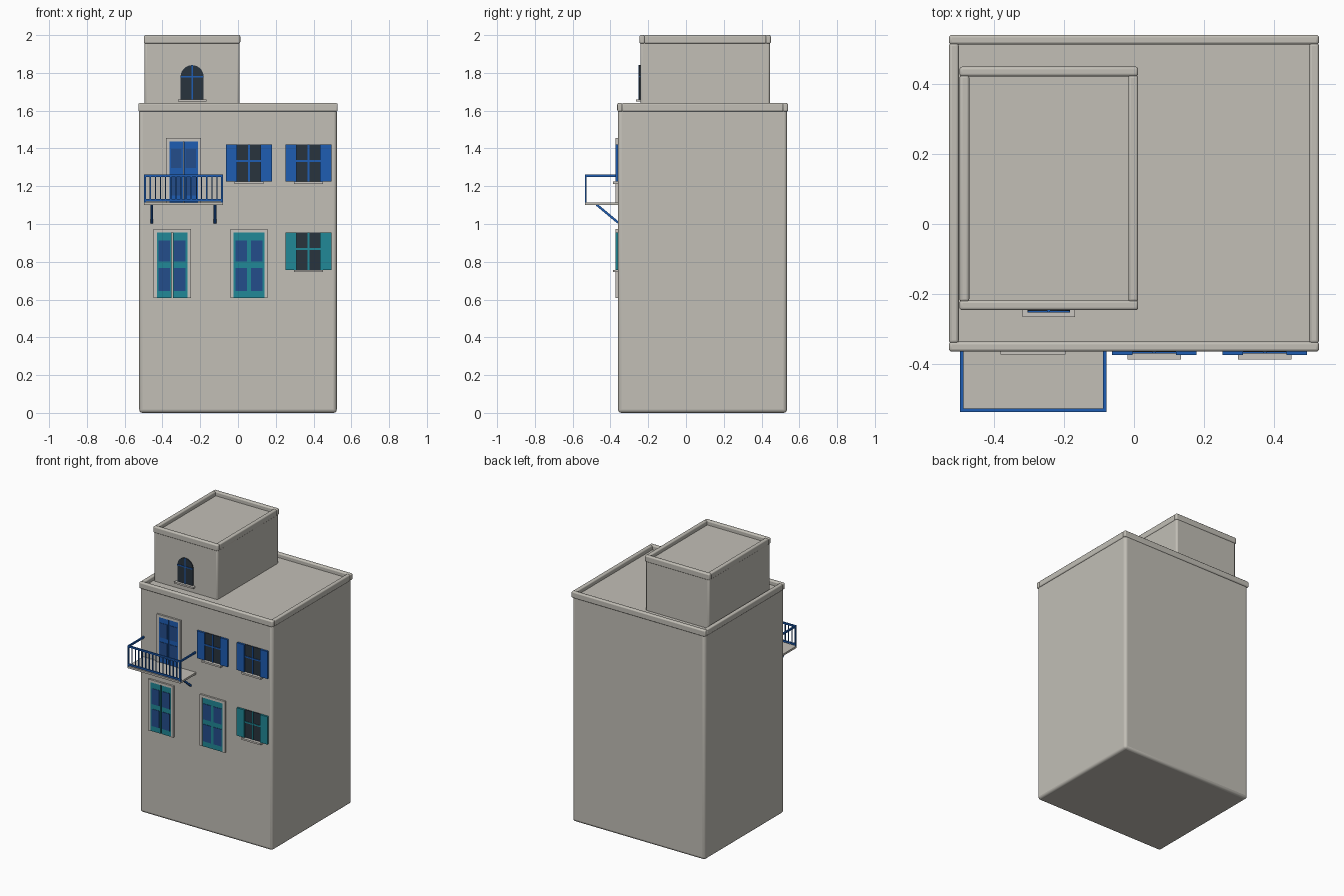
import bpy, math
from mathutils import Vector

cube = bpy.data.objects.get("Cube")
if cube:
    bpy.data.objects.remove(cube, do_unlink=True)


def material(name, rgb):
    m = bpy.data.materials.new(name)
    m.use_nodes = True
    m.diffuse_color = (*rgb, 1)
    m.node_tree.nodes["Principled BSDF"].inputs["Base Color"].default_value = (*rgb, 1)
    return m


STONE = material("warm stone", (0.54, 0.52, 0.47))
TRIM = material("pale trim", (0.58, 0.56, 0.52))
BLUE = material("blue paint", (0.013, 0.11, 0.45))
TEAL = material("teal paint", (0.015, 0.25, 0.31))
NAVY = material("navy panel", (0.017, 0.075, 0.26))
GLASS = material("dark glass", (0.022, 0.033, 0.048))


def mesh_object(name, verts, faces, mat):
    me = bpy.data.meshes.new(name)
    me.from_pydata(verts, [], faces)
    me.materials.append(mat)
    ob = bpy.data.objects.new(name, me)
    bpy.context.collection.objects.link(ob)
    return ob


def box(name, mat, x, y, z, bevel=0):
    """Box given by (low, high) pairs on each axis."""
    verts = [(a, b, c) for a in x for b in y for c in z]
    faces = [(0, 1, 3, 2), (4, 6, 7, 5), (0, 4, 5, 1),
             (2, 3, 7, 6), (0, 2, 6, 4), (1, 5, 7, 3)]
    ob = mesh_object(name, verts, faces, mat)
    if bevel:
        mod = ob.modifiers.new("rounded edges", "BEVEL")
        mod.width, mod.segments = bevel, 3
        bpy.context.view_layer.objects.active = ob
        ob.select_set(True)
        bpy.ops.object.shade_smooth_by_angle(angle=math.radians(35))
        ob.select_set(False)
    return ob


def parapet(name, x, y, z, t=0.028):
    """Long bars front and back, shorter bars between them."""
    for side, yy in (("front", (y[0], y[0] + t)), ("back", (y[1] - t, y[1]))):
        box(f"{name}_{side}", STONE, x, yy, z, 0.008)
    inner = (y[0] + t - 0.004, y[1] - t + 0.004)
    for side, xx in (("right", (x[0], x[0] + t)), ("left", (x[1] - t, x[1]))):
        box(f"{name}_{side}", STONE, xx, inner, z, 0.008)


WALL = -0.36            # front wall plane
TOWER_WALL = -0.242     # front plane of the roof room

# Main block and roof room
box("main_walls", STONE, (-0.523, 0.523), (WALL, 0.535), (0, 1.61), 0.018)
parapet("main_parapet", (-0.528, 0.528), (-0.364, 0.54), (1.595, 1.64))
box("roof_room_walls", STONE, (-0.494, 0.008), (TOWER_WALL, 0.445), (1.59, 1.97), 0.012)
parapet("roof_room_parapet", (-0.498, 0.012), (-0.246, 0.449), (1.955, 2.0))


def shuttered_window(name, cx, z0, z1, paint):
    box(name + "_glass", GLASS, (cx - 0.062, cx + 0.062), (WALL - 0.005, WALL + 0.01), (z0, z1))
    front = (WALL - 0.009, WALL)
    mid = (z0 + z1) / 2 + 0.012
    box(name + "_upright_bar", paint, (cx - 0.005, cx + 0.005), front, (z0, z1))
    box(name + "_cross_bar", paint, (cx - 0.062, cx + 0.062), front, (mid - 0.005, mid + 0.005))
    for side, s in (("right", -1), ("left", 1)):
        xs = sorted((cx + s * 0.062, cx + s * 0.121))
        box(f"{name}_{side}_shutter", paint, xs, (WALL - 0.014, WALL), (z0, z1))
    box(name + "_sill", TRIM, (cx - 0.076, cx + 0.076), (WALL - 0.027, WALL), (z0 - 0.012, z0))


shuttered_window("upper_middle_window", 0.058, 1.225, 1.42, BLUE)
shuttered_window("upper_left_window", 0.373, 1.225, 1.42, BLUE)
shuttered_window("lower_left_window", 0.373, 0.757, 0.955, TEAL)


def double_door(name, cx, half, z0, z1, paint, gap):
    # Stone surround on both sides and above
    w, y = 0.018, (WALL - 0.013, WALL)
    for side, s in (("right", -1), ("left", 1)):
        xs = sorted((cx + s * half, cx + s * (half + w)))
        box(f"{name}_{side}_jamb", TRIM, xs, y, (z0, z1 + w))
    box(name + "_lintel", TRIM, (cx - half, cx + half), y, (z1, z1 + w))
    # Two leaves with a short panel above a tall one
    h = z1 - z0
    for side, s in (("right", -1), ("left", 1)):
        xs = sorted((cx + s * gap, cx + s * half))
        box(f"{name}_{side}_leaf", paint, xs, (WALL - 0.01, WALL), (z0, z1))
        px = sorted((cx + s * 0.14 * half, cx + s * 0.88 * half))
        for part, lo, hi in (("lower", 0.11, 0.46), ("upper", 0.56, 0.88)):
            box(f"{name}_{side}_{part}_panel", NAVY, px, (WALL - 0.013, WALL - 0.009),
                (z0 + lo * h, z0 + hi * h))


double_door("lower_right_door", -0.349, 0.081, 0.607, 0.955, TEAL, 0.004)
double_door("lower_middle_door", 0.058, 0.081, 0.607, 0.955, TEAL, 0.001)
double_door("balcony_door", -0.288, 0.075, 1.115, 1.437, BLUE, 0.001)

# Arched window of the roof room
CX, R, LOW, SPRING = -0.243, 0.061, 1.66, 1.78
arc = [(CX + R * math.cos(a), SPRING + R * math.sin(a))
       for a in (math.pi * i / 16 for i in range(17))]
outline = [(CX - R, LOW), (CX + R, LOW)] + arc
n = len(outline)
verts = [(x, y, z) for y in (TOWER_WALL - 0.006, TOWER_WALL + 0.01) for x, z in outline]
faces = [tuple(range(n)), tuple(range(2 * n - 1, n - 1, -1))]
faces += [(i, i + n, (i + 1) % n + n, (i + 1) % n) for i in range(n)]
mesh_object("arched_window_glass", verts, faces, GLASS)
bar = (TOWER_WALL - 0.01, TOWER_WALL)
box("arched_window_upright_bar", BLUE, (CX - 0.004, CX + 0.004), bar, (LOW, SPRING + R))
box("arched_window_cross_bar", BLUE, (CX - R, CX + R), bar, (SPRING - 0.004, SPRING + 0.004))
box("arched_window_sill", TRIM, (CX - 0.075, CX + 0.075),
    (TOWER_WALL - 0.024, TOWER_WALL), (LOW - 0.012, LOW))

# Balcony slab and railing
X0, X1, FRONT = -0.497, -0.079, -0.536
box("balcony_slab", STONE, (X0, X1), (FRONT, WALL), (1.1, 1.114))
edge = (FRONT, FRONT + 0.01)
box("balcony_top_rail", BLUE, (X0, X1), edge, (1.249, 1.261))
box("balcony_bottom_rail", BLUE, (X0, X1), edge, (1.12, 1.132))
for side, xs in (("right", (X0, X0 + 0.01)), ("left", (X1 - 0.01, X1))):
    box(f"balcony_{side}_rail", BLUE, xs, (FRONT, WALL), (1.249, 1.261))
    box(f"balcony_{side}_post", BLUE, xs, edge, (1.11, 1.261))
COUNT = 15
for i in range(1, COUNT):
    x = X0 + 0.005 + (X1 - X0 - 0.01) * i / COUNT
    box(f"balcony_baluster_{i}", BLUE, (x - 0.003, x + 0.003),
        (FRONT + 0.002, FRONT + 0.008), (1.125, 1.255))

# Slanted struts under the balcony
low, high = Vector((0, WALL, 1.008)), Vector((0, -0.474, 1.103))
span = high - low
for side, x in (("right", -0.456), ("left", -0.122)):
    strut = box(f"balcony_{side}_strut", BLUE, (-0.007, 0.007), (-0.006, 0.006),
                (-span.length / 2, span.length / 2))
    strut.location = (low + high) / 2 + Vector((x, 0, 0))
    strut.rotation_euler = (math.atan2(-span.y, span.z), 0, 0)
